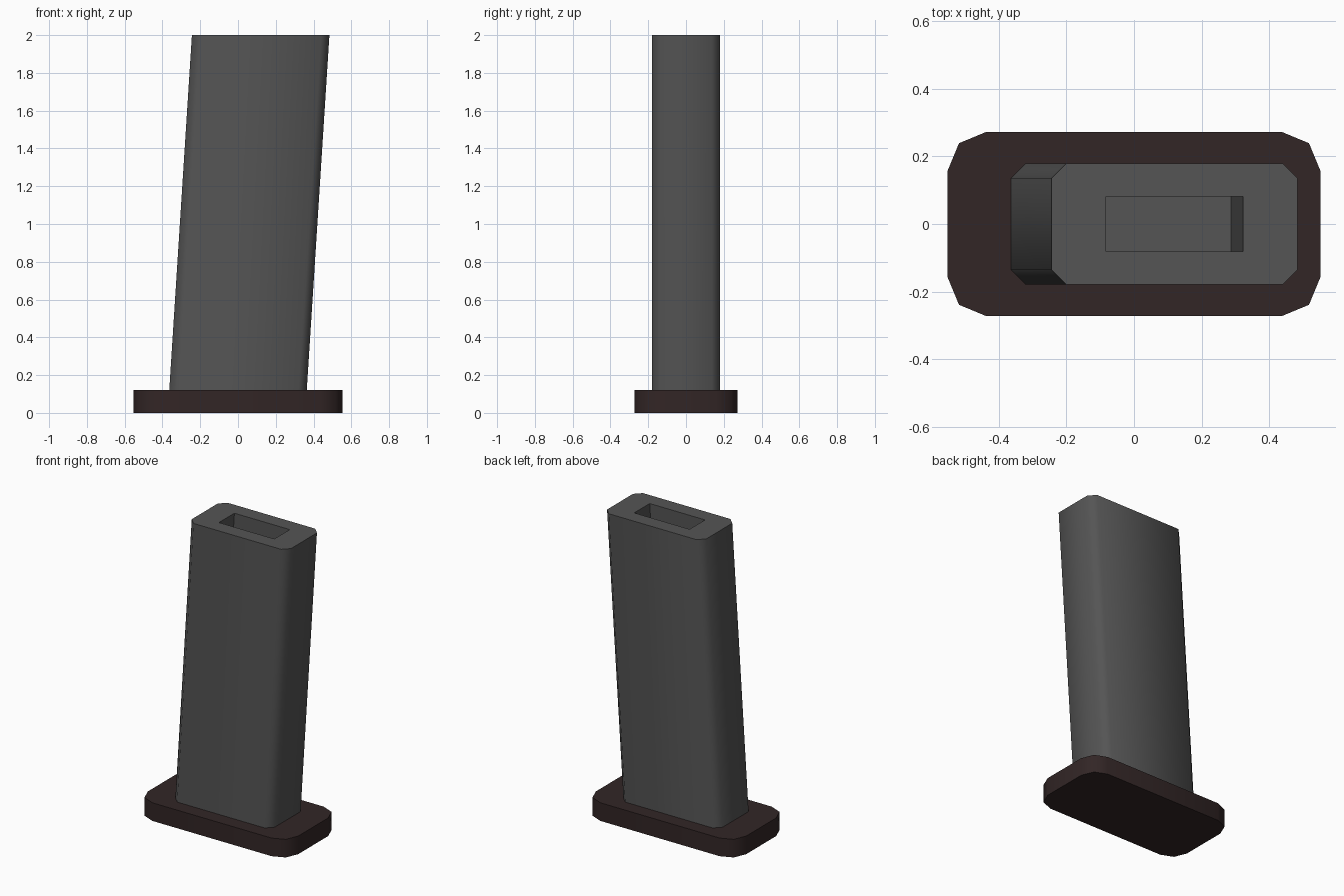
import bpy, bmesh, math

if "Cube" in bpy.data.objects:
    bpy.data.objects.remove(bpy.data.objects["Cube"])

LEAN = 0.12 / 1.88      # sideways shift per unit of height
Z0, Z1 = 0.12, 2.0      # bottom and top of the leaning body


def material(name, rgb):
    m = bpy.data.materials.new(name)
    m.diffuse_color = (*rgb, 1)
    m.use_nodes = True
    m.node_tree.nodes["Principled BSDF"].inputs["Base Color"].default_value = m.diffuse_color
    return m


def finish(bm, name, mat):
    bmesh.ops.recalc_face_normals(bm, faces=bm.faces)
    me = bpy.data.meshes.new(name)
    bm.to_mesh(me)
    bm.free()
    me.materials.append(mat)
    ob = bpy.data.objects.new(name, me)
    bpy.context.collection.objects.link(ob)
    bpy.ops.object.select_all(action='DESELECT')
    ob.select_set(True)
    bpy.context.view_layer.objects.active = ob
    bpy.ops.object.shade_smooth_by_angle(angle=math.radians(50))


def outline(hx, hy, r, segs):
    """Counter-clockwise rectangle with each corner cut by segs segments."""
    pts = []
    for k, (sx, sy) in enumerate(((1, 1), (-1, 1), (-1, -1), (1, -1))):
        if r == 0:
            pts.append((sx * hx, sy * hy))
            continue
        for i in range(segs + 1):
            a = math.pi / 2 * (k + i / segs)
            pts.append((sx * (hx - r) + r * math.cos(a),
                        sy * (hy - r) + r * math.sin(a)))
    return pts


def ring(bm, pts, z, lean=0):
    return [bm.verts.new((x + lean * (z - Z0), y, z)) for x, y in pts]


def walls(bm, a, b):
    for i in range(len(a)):
        j = (i + 1) % len(a)
        bm.faces.new((a[i], a[j], b[j], b[i]))


grey = material("dark grey metal", (0.09, 0.09, 0.09))
brown = material("dark brown", (0.032, 0.019, 0.019))

# Base plate with rounded corners
bm = bmesh.new()
pts = outline(0.552, 0.273, 0.115, 2)
low, high = ring(bm, pts, 0), ring(bm, pts, Z0)
walls(bm, low, high)
bm.faces.new(low)
bm.faces.new(high)
finish(bm, "base_plate", brown)

# Leaning body with chamfered corners and a slot sunk in its top
bm = bmesh.new()
pts = outline(0.364, 0.179, 0.043, 1)
slot = outline(0.203, 0.081, 0, 1)
low, high = ring(bm, pts, Z0, LEAN), ring(bm, pts, Z1, LEAN)
rim, floor = ring(bm, slot, Z1, LEAN), ring(bm, slot, Z1 - 0.55, LEAN)
walls(bm, low, high)
walls(bm, rim, floor)
bm.faces.new(low)
bm.faces.new(floor)
for k in range(4):      # flat top around the slot
    n = (k + 1) % 4
    bm.faces.new((high[2 * k], high[2 * k + 1], rim[k]))
    bm.faces.new((high[2 * k + 1], high[2 * n], rim[n], rim[k]))
finish(bm, "body", grey)
